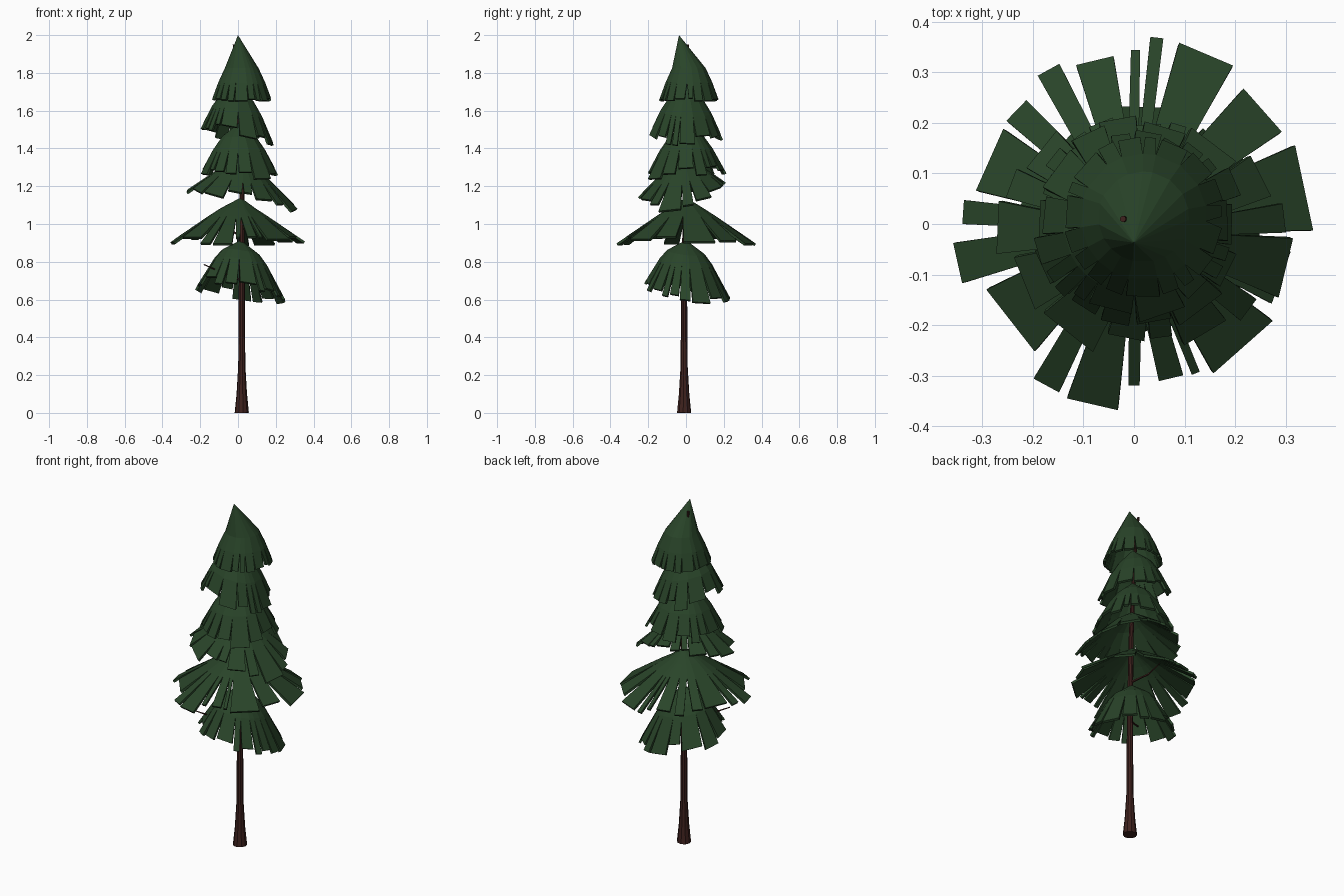
import bpy, bmesh, random
from math import sin, cos, radians, tau
from mathutils import Vector

if "Cube" in bpy.data.objects:
    bpy.data.objects.remove(bpy.data.objects["Cube"])

random.seed(11)


def material(name, color):
    m = bpy.data.materials.new(name)
    m.diffuse_color = (*color, 1)
    m.use_nodes = True
    m.node_tree.nodes["Principled BSDF"].inputs["Base Color"].default_value = m.diffuse_color
    return m


GREEN = material("needles", (0.022, 0.058, 0.022))
BROWN = material("bark", (0.05, 0.016, 0.013))


def make_object(name, bm, mat):
    bmesh.ops.recalc_face_normals(bm, faces=bm.faces)
    mesh = bpy.data.meshes.new(name)
    bm.to_mesh(mesh)
    bm.free()
    mesh.materials.append(mat)
    obj = bpy.data.objects.new(name, mesh)
    bpy.context.collection.objects.link(obj)
    return obj


def tube(name, path, sides):
    """Round tapered stem through (x, y, z, radius) points."""
    bm = bmesh.new()
    pts = [Vector(p[:3]) for p in path]
    turn = (pts[-1] - pts[0]).to_track_quat('Z', 'Y')
    rings = []
    for p, (*_, r) in zip(pts, path):
        rings.append([bm.verts.new(p + turn @ Vector((r * cos(tau * i / sides), r * sin(tau * i / sides), 0)))
                      for i in range(sides)])
    for a, b in zip(rings, rings[1:]):
        for i in range(sides):
            j = (i + 1) % sides
            bm.faces.new((a[i], a[j], b[j], b[i]))
    bm.faces.new(rings[0][::-1])
    bm.faces.new(rings[-1])
    return make_object(name, bm, BROWN)


def random_fronds(radius, vary=0.09, oval=0.0):
    """List of (start angle, end angle, reach); oval stretches along x."""
    fronds, a = [], random.uniform(0, 20)
    end = a + 357
    while a < end - 8:
        w = min(random.choice((8, 12, 16, 20, 24, 28)), end - a)
        stretch = 1 + oval * cos(2 * radians(a + w / 2))
        fronds.append((a, a + w, radius * stretch * random.uniform(1 - vary, 1 + vary)))
        a += w + random.uniform(2, 5)
    return fronds


def tier(name, apex, centre, profile, tilt, fronds):
    """Hollow skirt: closed cone above, separate flat fronds below."""
    bm = bmesh.new()
    (r1, z1), (r2, z2), (r3, z3) = profile

    def point(angle, r, z):
        x, y = r * cos(radians(angle)), r * sin(radians(angle))
        return bm.verts.new((centre[0] + x, centre[1] + y, z + tilt[0] * x + tilt[1] * y))

    n = len(fronds)
    cuts = []
    for i in range(n):
        before = fronds[i - 1][1] - (360 if i == 0 else 0)
        cuts.append((before + fronds[i][0]) / 2)
    tip = bm.verts.new(apex)
    upper = [point(a, r1, z1) for a in cuts]
    lower = [point(a, r2, z2) for a in cuts]
    for i, (a0, a1, reach) in enumerate(fronds):
        j = (i + 1) % n
        # fronds hang at slightly different heights
        z = z2 + (z3 - z2) * (reach - r2) / (r3 - r2)
        bm.faces.new((tip, upper[i], upper[j]))
        bm.faces.new((upper[i], lower[i], lower[j], upper[j]))
        bm.faces.new((lower[i], point(a0, reach, z), point(a1, reach, z), lower[j]))
    obj = make_object(name, bm, GREEN)
    mod = obj.modifiers.new("thickness", 'SOLIDIFY')
    mod.thickness = 0.013
    mod.offset = -1


# Trunk with flared foot
tube("trunk", [(0.02, -0.01, 0, 0.038), (0.02, -0.01, 0.1, 0.028), (0.02, -0.01, 0.25, 0.019),
               (0.02, -0.01, 0.7, 0.016), (0.02, 0, 1.2, 0.013), (0.0, 0.005, 1.7, 0.009),
               (-0.022, 0.01, 1.95, 0.006)], 10)

# Thin bare branches
tube("branch_low", [(0.02, -0.01, 0.70, 0.007), (-0.08, -0.08, 0.74, 0.005), (-0.18, -0.15, 0.785, 0.003)], 5)
tube("branch_middle", [(0.02, 0, 0.93, 0.007), (-0.04, 0.07, 0.97, 0.005), (-0.09, 0.11, 1.04, 0.002)], 5)

# Widest tier has its own frond layout
WIDE = [(-2, 26, .355), (32, 51, .345), (58, 76, .37), (81, 85, .372), (88, 91, .345),
        (97, 110, .335), (115, 123, .35), (131, 141, .325), (144, 168, .32), (172, 180, .34),
        (186, 199, .36), (204, 232, .32), (237, 246, .365), (249, 265, .37), (268, 272, .32),
        (279, 288, .315), (291, 294, .32), (298, 325, .335), (330, 350, .315)]

# Foliage tiers from the bottom up
tier("foliage_1", (0.015, 0, 0.915), (0.015, 0), [(0.10, 0.85), (0.14, 0.80), (0.235, 0.635)],
     (-0.15, -0.12), random_fronds(0.225))
tier("foliage_2", (0.015, 0, 1.14), (0, 0), [(0.09, 1.085), (0.16, 1.04), (0.365, 0.90)],
     (0, 0), WIDE)
tier("foliage_3", (0.015, 0, 1.36), (0.025, -0.02), [(0.09, 1.30), (0.15, 1.25), (0.28, 1.14)],
     (-0.17, 0.15), random_fronds(0.255, 0.07, 0.13))
tier("foliage_4", (0.01, 0, 1.54), (0.005, 0), [(0.09, 1.465), (0.14, 1.395), (0.205, 1.275)],
     (0, 0.05), random_fronds(0.205, 0.07))
tier("foliage_5", (0.01, 0, 1.74), (-0.005, 0), [(0.09, 1.665), (0.135, 1.595), (0.19, 1.475)],
     (-0.2, -0.06), random_fronds(0.19, 0.07))
tier("foliage_top", (0, -0.037, 2.0), (0.019, 0.014), [(0.09, 1.825), (0.125, 1.75), (0.16, 1.655)],
     (0, 0), random_fronds(0.158, 0.02))
